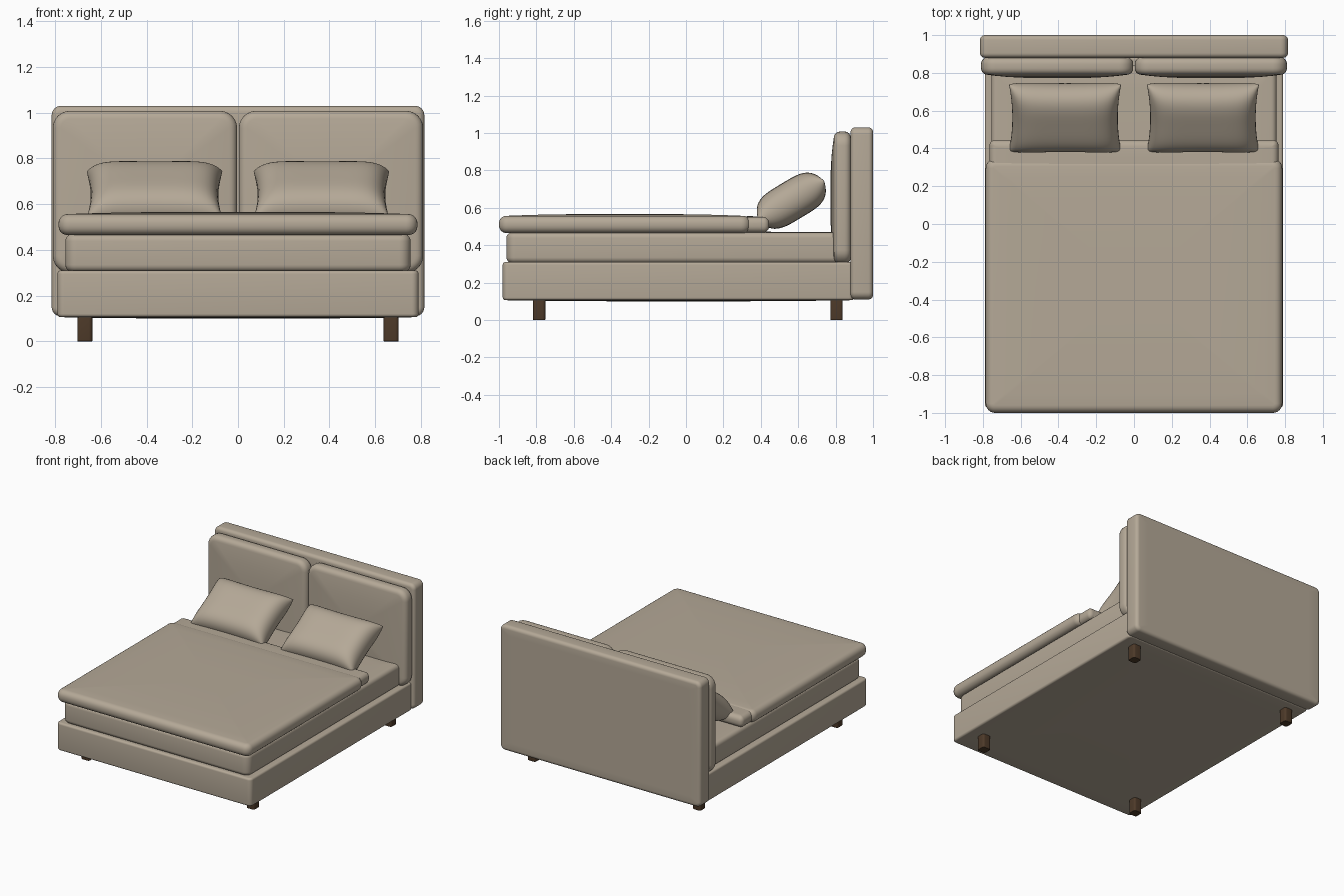
import bpy, bmesh, math
from mathutils import Matrix, Vector

cube = bpy.data.objects.get("Cube")
if cube:
    bpy.data.objects.remove(cube, do_unlink=True)


def material(name, rgb):
    m = bpy.data.materials.new(name)
    m.use_nodes = True
    m.diffuse_color = (*rgb, 1)
    bsdf = next(n for n in m.node_tree.nodes if n.type == "BSDF_PRINCIPLED")
    bsdf.inputs["Base Color"].default_value = (*rgb, 1)
    bsdf.inputs["Roughness"].default_value = 0.8
    return m


FABRIC = material("beige fabric", (0.46, 0.395, 0.31))
WOOD = material("dark wood", (0.075, 0.042, 0.022))


def finish(bm, name, mat, matrix):
    bmesh.ops.recalc_face_normals(bm, faces=bm.faces)
    bm.transform(matrix)
    me = bpy.data.meshes.new(name)
    bm.to_mesh(me)
    bm.free()
    me.materials.append(mat)
    ob = bpy.data.objects.new(name, me)
    bpy.context.collection.objects.link(ob)
    bpy.ops.object.select_all(action="DESELECT")
    ob.select_set(True)
    bpy.context.view_layer.objects.active = ob
    bpy.ops.object.shade_smooth_by_angle(angle=math.radians(40))
    return ob


def outline(a, b, radius, inset, steps=6):
    """Rounded rectangle, shrunk evenly by inset."""
    pts = []
    r = max(radius - inset, 0.002)
    for k, (sx, sy) in enumerate([(1, 1), (-1, 1), (-1, -1), (1, -1)]):
        for i in range(steps + 1):
            t = (k + i / steps) * math.pi / 2
            pts.append((sx * (a - inset - r) + r * math.cos(t),
                        sy * (b - inset - r) + r * math.sin(t)))
    return pts


def slab(name, lo, hi, corner, edge, crown=0, sag=0, front=False, mat=FABRIC):
    """Soft-edged slab with a crowned face; front=True turns that face to -y."""
    lo, hi = Vector(lo), Vector(hi)
    size, mid = (hi - lo) / 2, (hi + lo) / 2
    a, b, h = (size.x, size.z, size.y) if front else size
    arc = [i / 5 * math.pi / 2 for i in range(6)]
    caps = [0.9, 0.7, 0.45, 0.2]
    rings = []
    for sign, puff in ((-1, sag), (1, crown)):
        half = []
        for t in arc:
            half.append([(x, y, sign * (h - puff - edge * (1 - math.sin(t))))
                         for x, y in outline(a, b, corner, edge * (1 - math.cos(t)))])
        for s in caps:
            half.append([(x * s, y * s, sign * (h - puff * s ** 3))
                         for x, y in outline(a, b, corner, edge)])
        rings += half[::-1] if sign < 0 else half
    bm = bmesh.new()
    loops = [[bm.verts.new(p) for p in ring] for ring in rings]
    n = len(loops[0])
    for lower, upper in zip(loops, loops[1:]):
        for i in range(n):
            j = (i + 1) % n
            bm.faces.new((lower[i], lower[j], upper[j], upper[i]))
    bm.faces.new(loops[0])
    bm.faces.new(loops[-1])
    turn = Matrix.Rotation(math.pi / 2 if front else 0, 4, "X")
    return finish(bm, name, mat, Matrix.Translation(mid) @ turn)


def pillow(name, centre, a, b, h, tilt, cells=28):
    """Two puffed sheets meeting at a seam, with pointed corners."""
    bm = bmesh.new()
    bmesh.ops.create_grid(bm, x_segments=cells, y_segments=cells, size=1)
    upper = bm.verts[:]
    copy = bmesh.ops.duplicate(bm, geom=bm.verts[:] + bm.edges[:] + bm.faces[:])
    lower = [v for v in copy["geom"] if isinstance(v, bmesh.types.BMVert)]
    for sign, verts in ((1, upper), (-1, lower)):
        for v in verts:
            u, w = (math.sin(c * math.pi / 2) for c in v.co.xy)
            puff = math.sqrt(max(0, (1 - u ** 6) * (1 - w ** 4)))
            v.co = (a * u * (1 - 0.06 * (1 - w * w)),
                    b * w * (1 - 0.05 * (1 - u * u)), sign * h * puff)
    bmesh.ops.remove_doubles(bm, verts=bm.verts, dist=0.0001)
    return finish(bm, name, FABRIC,
                  Matrix.Translation(centre) @ Matrix.Rotation(tilt, 4, "X"))


# Frame and headboard
slab("bed_base", (-0.79, -0.98, 0.10), (0.79, 0.90, 0.31), 0.03, 0.015, sag=0.006)
slab("headboard", (-0.815, 0.88, 0.11), (0.815, 1.0, 1.03), 0.04, 0.025, front=True)

# Bedding
slab("mattress", (-0.755, -0.96, 0.305), (0.755, 0.84, 0.473), 0.05, 0.03, crown=0.004)
slab("duvet", (-0.785, -1.0, 0.465), (0.785, 0.345, 0.567), 0.05, 0.04, crown=0.01)
slab("duvet_fold", (-0.765, 0.24, 0.467), (0.765, 0.445, 0.555), 0.03, 0.035, crown=0.003)

# Paired parts
for side, s in (("left", 1), ("right", -1)):
    x0, x1 = sorted((s * 0.004, s * 0.81))
    slab(side + "_back_cushion", (x0, 0.772, 0.30), (x1, 0.882, 1.008),
         0.075, 0.035, crown=0.018, front=True)
    pillow(side + "_pillow", (s * 0.365, 0.563, 0.638), 0.297, 0.205, 0.105,
           math.radians(31))
    for end, y in (("front", -0.785), ("back", 0.805)):
        slab(f"{end}_{side}_leg", (s * 0.67 - 0.033, y - 0.033, 0),
             (s * 0.67 + 0.033, y + 0.033, 0.115), 0.015, 0.004, mat=WOOD)
